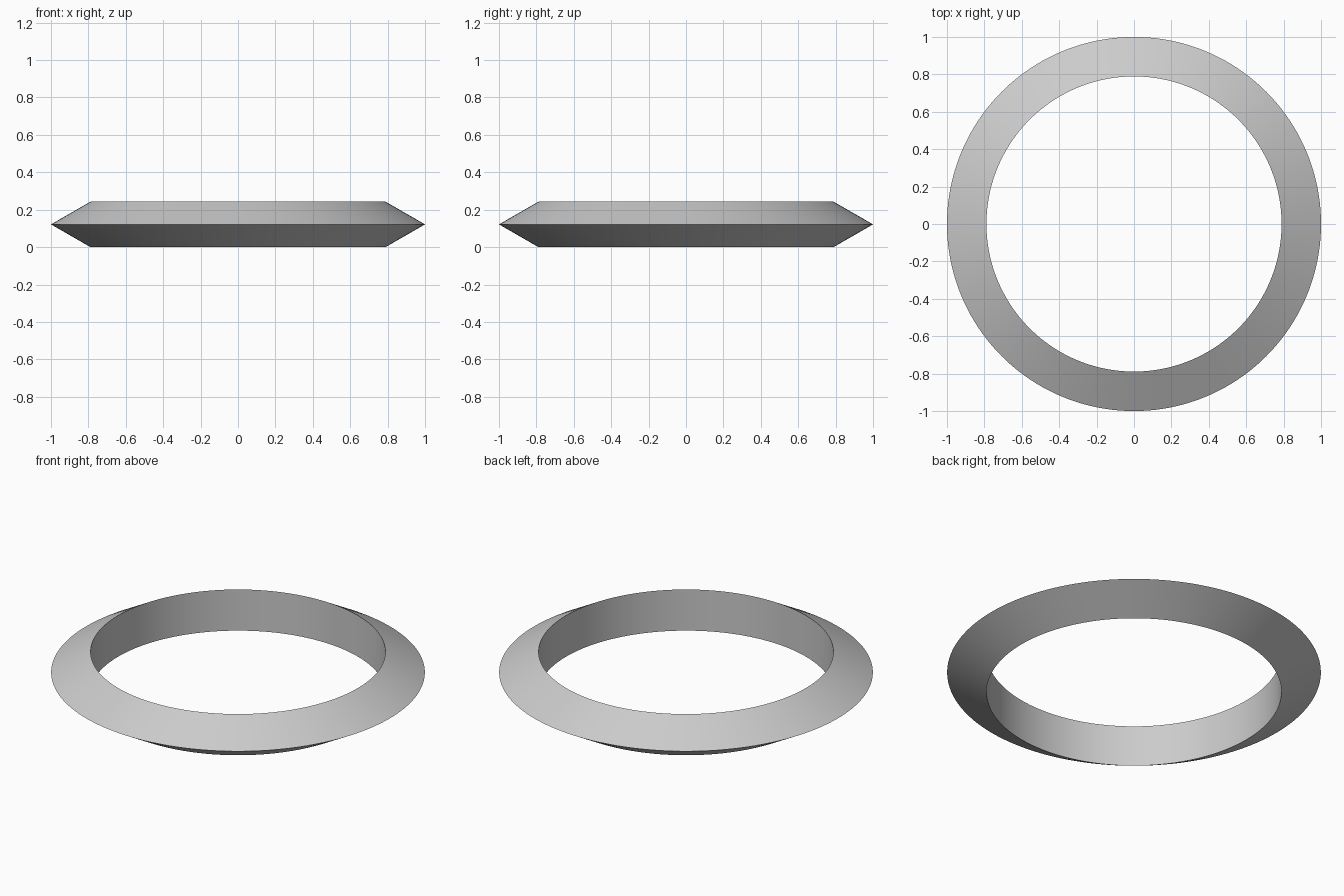
import bpy, bmesh, math

if "Cube" in bpy.data.objects:
    bpy.data.objects.remove(bpy.data.objects["Cube"])

SEGMENTS = 160
INNER, OUTER, HEIGHT = 0.789, 1.0, 0.243

# Triangular cross-section: straight inner wall, sharp outer edge
profile = [(INNER, 0.0), (OUTER, HEIGHT / 2), (INNER, HEIGHT)]

# Revolve the section around z
bm = bmesh.new()
rings = []
for i in range(SEGMENTS):
    a = 2 * math.pi * i / SEGMENTS
    rings.append([bm.verts.new((r * math.cos(a), r * math.sin(a), z)) for r, z in profile])
for i, ring in enumerate(rings):
    nxt = rings[(i + 1) % SEGMENTS]
    for j in range(3):
        k = (j + 1) % 3
        bm.faces.new((ring[j], nxt[j], nxt[k], ring[k]))
bmesh.ops.recalc_face_normals(bm, faces=bm.faces)

mesh = bpy.data.meshes.new("triangular_ring")
bm.to_mesh(mesh)
bm.free()
ring_obj = bpy.data.objects.new("triangular_ring", mesh)
bpy.context.collection.objects.link(ring_obj)

# Smooth around the ring, crisp at the three edges
bpy.context.view_layer.objects.active = ring_obj
ring_obj.select_set(True)
bpy.ops.object.shade_smooth_by_angle(angle=math.radians(30))
